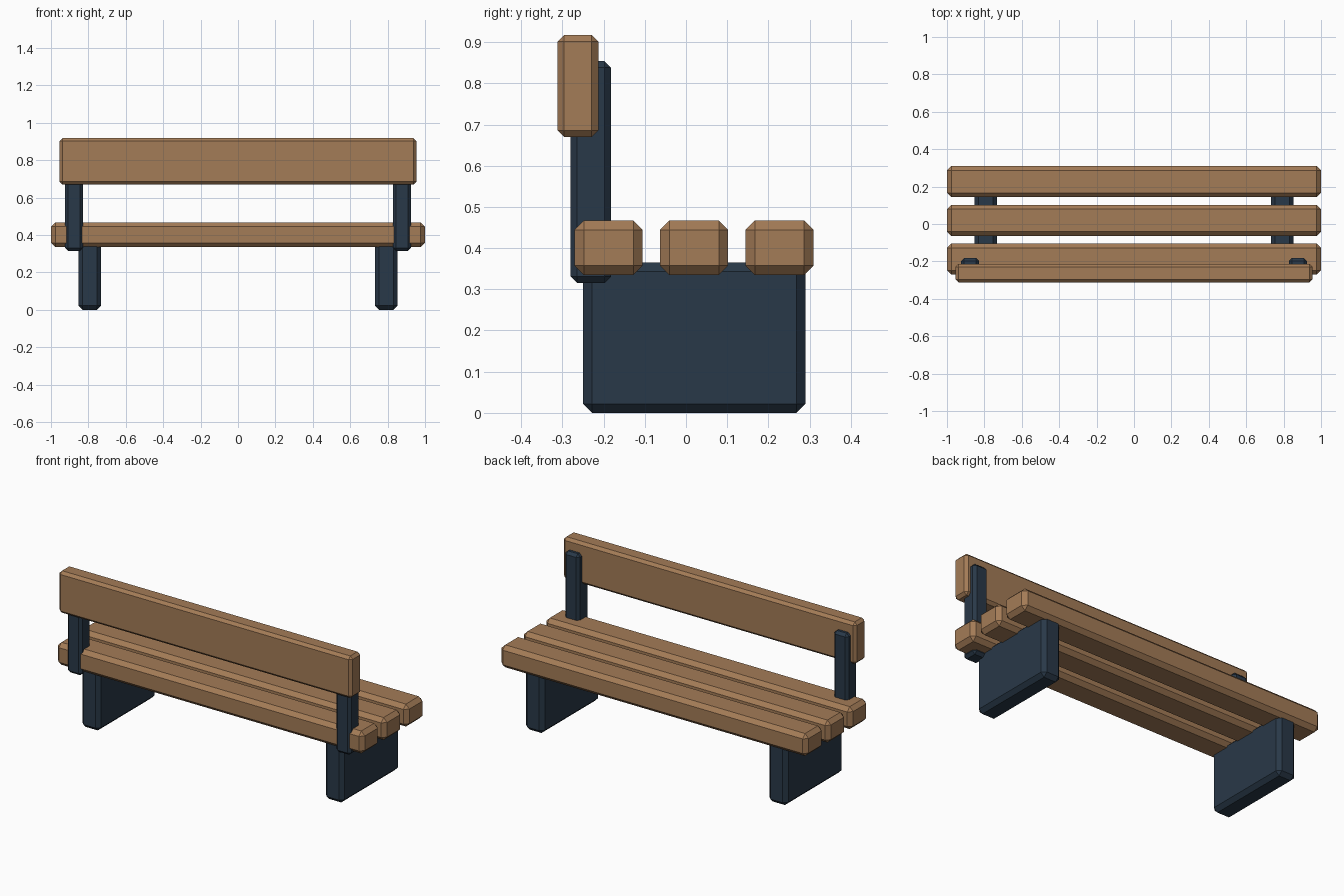
import bpy, bmesh

if "Cube" in bpy.data.objects:
    bpy.data.objects.remove(bpy.data.objects["Cube"])

def material(name, rgb):
    m = bpy.data.materials.new(name)
    m.diffuse_color = (*rgb, 1)
    m.use_nodes = True
    m.node_tree.nodes["Principled BSDF"].inputs["Base Color"].default_value = m.diffuse_color
    return m

wood = material("wood", (0.37, 0.20, 0.095))
metal = material("dark_metal", (0.022, 0.04, 0.065))

def block(name, lo, hi, chamfer, mat):
    """Box between two corners with single-cut chamfered edges."""
    bm = bmesh.new()
    bmesh.ops.create_cube(bm, size=1)
    for v in bm.verts:
        v.co = [(a + b) / 2 + c * (b - a) for a, b, c in zip(lo, hi, v.co)]
    bmesh.ops.bevel(bm, geom=bm.edges[:], offset=chamfer, segments=1,
                    affect='EDGES', profile=0.5)
    me = bpy.data.meshes.new(name)
    bm.to_mesh(me)
    bm.free()
    me.materials.append(mat)
    ob = bpy.data.objects.new(name, me)
    bpy.context.collection.objects.link(ob)
    return ob

# seat slats
for i in range(3):
    y = -0.188 + i * 0.2075
    block(f"seat_slat_{i + 1}", (-1, y - 0.083, 0.335), (1, y + 0.083, 0.467), 0.023, wood)

# backrest board
block("backrest", (-0.955, -0.312, 0.67), (0.955, -0.213, 0.917), 0.016, wood)

# slab legs and backrest posts on both sides
for side, s in (("left", -1), ("right", 1)):
    x = s * 0.793
    block(f"{side}_leg", (x - 0.061, -0.25, 0), (x + 0.061, 0.29, 0.365), 0.022, metal)
    x = s * 0.876
    block(f"{side}_post", (x - 0.048, -0.28, 0.315), (x + 0.048, -0.182, 0.854), 0.016, metal)
